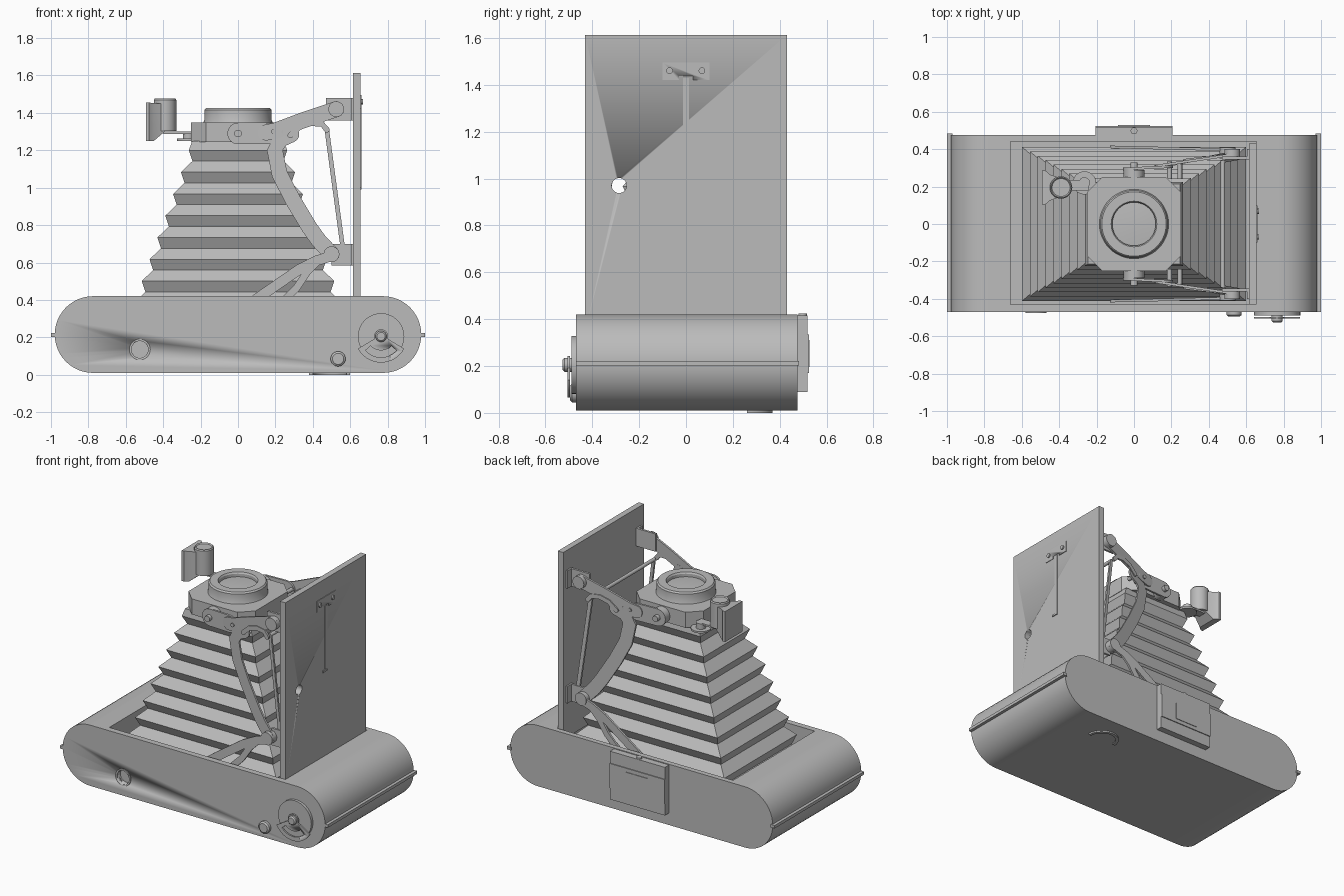
import bpy, bmesh
from math import sin, cos, pi, radians
from mathutils import Vector

if "Cube" in bpy.data.objects:
    bpy.data.objects.remove(bpy.data.objects["Cube"])

grey = bpy.data.materials.new("plain grey")
grey.use_nodes = True
grey.diffuse_color = (0.5, 0.5, 0.5, 1)
grey.node_tree.nodes["Principled BSDF"].inputs["Base Color"].default_value = (0.5, 0.5, 0.5, 1)


def finish(name, bm, smooth=True):
    bmesh.ops.recalc_face_normals(bm, faces=bm.faces)
    me = bpy.data.meshes.new(name)
    bm.to_mesh(me)
    bm.free()
    me.materials.append(grey)
    ob = bpy.data.objects.new(name, me)
    bpy.context.collection.objects.link(ob)
    bpy.ops.object.select_all(action='DESELECT')
    ob.select_set(True)
    bpy.context.view_layer.objects.active = ob
    if smooth:
        bpy.ops.object.shade_smooth_by_angle(angle=radians(30))
    return ob


def place(axis, u, v, w):
    return {'X': (w, u, v), 'Y': (u, w, v), 'Z': (u, v, w)}[axis]


def prism(name, pts, axis, a, b, shear=0.0):
    """Outline extruded along an axis from a to b; shear tilts it along u."""
    bm = bmesh.new()
    rings = [[bm.verts.new(place(axis, u, v, w + shear * u)) for u, v in pts] for w in (a, b)]
    for r in rings:
        bm.faces.new(r)
    for i in range(len(pts)):
        j = (i + 1) % len(pts)
        bm.faces.new((rings[0][i], rings[0][j], rings[1][j], rings[1][i]))
    return finish(name, bm)


def box(name, x, y, z):
    return prism(name, [(x[0], y[0]), (x[1], y[0]), (x[1], y[1]), (x[0], y[1])], 'Z', *z)


def arc(c, r, a0, a1, n=16):
    return [(c[0] + r * cos(radians(a0 + (a1 - a0) * i / n)),
             c[1] + r * sin(radians(a0 + (a1 - a0) * i / n))) for i in range(n + 1)]


def disc(name, axis, c, r, a, b):
    return prism(name, arc(c, r, 0, 360, 32)[:-1], axis, a, b)


def stack(name, rings):
    """Closed skin over a list of equal rings of points."""
    bm = bmesh.new()
    vs = [[bm.verts.new(p) for p in r] for r in rings]
    n = len(vs[0])
    for lo, hi in zip(vs, vs[1:]):
        for i in range(n):
            bm.faces.new((lo[i], lo[(i + 1) % n], hi[(i + 1) % n], hi[i]))
    bm.faces.new(vs[0])
    bm.faces.new(vs[-1])
    return finish(name, bm)


def lathe(name, axis, c, profile, n=48):
    return stack(name, [[place(axis, u, v, w) for u, v in arc(c, r, 0, 360, n)[:-1]]
                        for r, w in profile])


def link(name, path, width, side, y0, y1, thick=0.014):
    """Round-ended flat bar following an x-z path, y running from y0 (x=0) to y1 (x=0.6)."""
    p = [Vector(q) for q in path]
    left, right = [], []
    for i, q in enumerate(p):
        t = (p[min(i + 1, len(p) - 1)] - p[max(i - 1, 0)]).normalized()
        n = Vector((-t.y, t.x)) * width / 2
        left.append(q + n)
        right.append(q - n)
    def cap(q, start):
        d = start - q
        return [q + Vector((d.x * cos(a) + d.y * sin(a), d.y * cos(a) - d.x * sin(a)))
                for a in (pi * k / 8 for k in range(1, 8))]
    pts = left + cap(p[-1], left[-1]) + right[::-1] + cap(p[0], right[0])
    return prism(name, [tuple(q) for q in pts], 'Y', side * y0, side * (y0 + thick),
                 side * (y1 - y0) / 0.6)


def cut(ob, cutter):
    bpy.context.view_layer.objects.active = ob
    m = ob.modifiers.new("cut", 'BOOLEAN')
    m.operation, m.solver, m.object = 'DIFFERENCE', 'EXACT', cutter
    bpy.ops.object.modifier_apply(modifier=m.name)
    bpy.data.objects.remove(cutter)


# Body shell with bellows well and tripod socket
R = 0.205
body = prism("body", arc((0.775, 0.215), R, -90, 90, 24) + arc((-0.775, 0.215), R, 90, 270, 24),
             'Y', -0.47, 0.475)
cut(body, box("well_cutter", (-0.66, 0.655), (-0.43, 0.44), (0.06, 0.6)))
cut(body, disc("socket_cutter", 'Y', (-0.525, 0.135), 0.045, -0.6, -0.44))
socket = disc("tripod_socket", 'Y', (-0.525, 0.135), 0.056, -0.476, -0.45)
cut(socket, disc("socket_bore", 'Y', (-0.525, 0.135), 0.045, -0.6, -0.4))
for s in (-1, 1):
    box("end_ridge", sorted((s * 0.97, s * 1.0)), (-0.47, 0.483), (0.202, 0.222))
prism("base_foot", arc((0.49, 0.26), 0.11, 0, 180) + arc((0.49, 0.26), 0.09, 180, 0),
      'Z', 0, 0.012)

# Winding key and button on the front
KEY = (0.765, 0.205)
disc("winder_disc", 'Y', KEY, 0.124, -0.488, -0.46)
key = prism("winder_key", arc(KEY, 0.14, 208, 332) + arc(KEY, 0.038, -20, 200), 'Y', -0.506, -0.496)
cut(key, prism("key_window", arc(KEY, 0.112, 222, 318) + arc(KEY, 0.075, 318, 222), 'Y', -0.6, -0.4))
lathe("winder_knob", 'Y', KEY, [(0.03, -0.48), (0.03, -0.518), (0.022, -0.526)], 24)
lathe("front_button", 'Y', (0.535, 0.085), [(0.04, -0.46), (0.04, -0.487), (0.03, -0.495)], 32)

# Latch plate on the back
box("back_plate", (-0.205, 0.205), (0.47, 0.518), (0.09, 0.415))
box("back_plate_band", (-0.205, 0.205), (0.51, 0.524), (0.17, 0.335))
box("back_window_frame", (-0.085, 0.085), (0.52, 0.528), (0.195, 0.31))
disc("back_latch", 'Z', (0, 0.498), 0.018, 0.41, 0.424)

# Pleated bellows
rings = []


def bellows_ring(z, inset):
    hx = 0.515 + 0.36 * (0.5 - z)
    hy = 0.25 + 0.56 * (hx - 0.31) - inset
    hx -= inset
    rings.append([(-hx, -hy, z), (hx, -hy, z), (hx, hy, z), (-hx, hy, z)])


for k in range(9):
    z = 0.268 + 0.1165 * k
    bellows_ring(z - 0.058, 0.04)
    bellows_ring(z, 0)
bellows_ring(1.25, 0)
stack("bellows", rings)

# Lens board and lens
h, c = 0.25, 0.17
prism("lens_board", [(-h, -c), (-c, -h), (c, -h), (h, -c), (h, c), (c, h), (-c, h), (-h, c)],
      'Z', 1.245, 1.35)
lathe("lens_ring", 'Z', (0, 0), [(0.19, 1.34), (0.18, 1.36), (0.18, 1.415), (0.172, 1.425),
                                 (0.122, 1.425), (0.116, 1.415), (0.116, 1.395), (0.05, 1.4)])

# Waist-level finder on its arm
FX, FY = -0.39, 0.195
disc("finder_pivot", 'Z', (-0.265, 0.22), 0.062, 1.25, 1.262)
disc("finder_pivot_cap", 'Z', (-0.265, 0.22), 0.03, 1.26, 1.3)
box("finder_arm", (-0.4, -0.24), (0.18, 0.235), (1.288, 1.3))
stack("finder_hood", [[(x, FY - w, lo), (x, FY + w, lo), (x, FY + w, hi), (x, FY - w, hi)]
                      for x, w, lo, hi in ((-0.493, 0.092, 1.25, 1.455), (-0.475, 0.092, 1.25, 1.455),
                                           (-0.45, 0.07, 1.25, 1.452), (-0.38, 0.045, 1.31, 1.45))])
lathe("finder_lens", 'Z', (FX, FY), [(0.06, 1.302), (0.06, 1.47), (0.054, 1.477), (0.048, 1.47)], 32)

# Drop bed with its hole, stand and rivets
bed = box("drop_bed", (0.615, 0.655), (-0.43, 0.43), (0.35, 1.612))
cut(bed, disc("bed_hole", 'X', (-0.285, 0.97), 0.032, 0.5, 0.8))
plate = box("stand_plate", (0.65, 0.659), (-0.1, 0.1), (1.42, 1.495))
cut(plate, box("stand_slot", (0.6, 0.7), (-0.03, 0.03), (1.41, 1.438)))
box("stand_leg", (0.65, 0.659), (-0.012, 0.012), (1.0, 1.43))
box("stand_toe", (0.65, 0.661), (-0.035, 0.012), (0.99, 1.003))
for y in (-0.07, 0.068):
    disc("stand_rivet", 'X', (y, 1.46), 0.014, 0.65, 0.668)

# Folding struts, the same on both sides
for s in (-1, 1):
    for x0, z0, z1 in ((0.47, 1.36, 1.48), (0.5, 0.585, 0.7)):
        box("bed_bracket", (x0, 0.62), sorted((s * 0.345, s * 0.36)), (z0, z1))
        box("bracket_foot", (0.604, 0.62), sorted((s * 0.345, s * 0.4)), (z0, z1))
    for px, pz, r, y in ((0.525, 1.42, 0.042, 0.4), (0.5, 0.645, 0.042, 0.41)):
        disc("strut_rivet", 'Y', (px, pz), r, *sorted((s * 0.35, s * y)))
    disc("lens_pivot", 'Y', (0, 1.29), 0.055, *sorted((s * 0.24, s * 0.29)))
    disc("lens_pivot_pin", 'Y', (0, 1.29), 0.02, *sorted((s * 0.25, s * 0.33)))
    for x in (0.19, 0.245):
        disc("board_rivet", 'Y', (x, 1.3), 0.013, *sorted((s * 0.24, s * 0.335)))
    link("lens_link", [(0, 1.29), (0.15, 1.29)], 0.115, s, 0.29, 0.32)
    link("upper_arm", [(0.15, 1.295), (0.2, 1.305), (0.36, 1.365), (0.525, 1.42)], 0.085, s, 0.285, 0.375)
    link("upper_arch", [(0.28, 1.28), (0.33, 1.325), (0.39, 1.345), (0.45, 1.34), (0.475, 1.31)],
         0.03, s, 0.3, 0.375)
    link("elbow_arm", [(0.285, 1.285), (0.225, 1.255), (0.197, 1.2), (0.222, 1.075), (0.29, 0.94),
                       (0.38, 0.79), (0.43, 0.72), (0.5, 0.645)], 0.085, s, 0.27, 0.39)
    link("lower_link", [(0.5, 0.635), (0.42, 0.61), (0.33, 0.565), (0.12, 0.42), (-0.1, 0.26)],
         0.055, s, 0.402, 0.388)
    link("lower_loop", [(0.42, 0.6), (0.37, 0.55), (0.31, 0.46), (0.25, 0.4), (0.1, 0.28)],
         0.04, s, 0.402, 0.388)
    link("bed_rod", [(0.475, 1.31), (0.56, 0.68)], 0.024, s, 0.24, 0.35)
disc("cross_rod", 'Y', (0.475, 1.31), 0.012, -0.34, 0.34)
